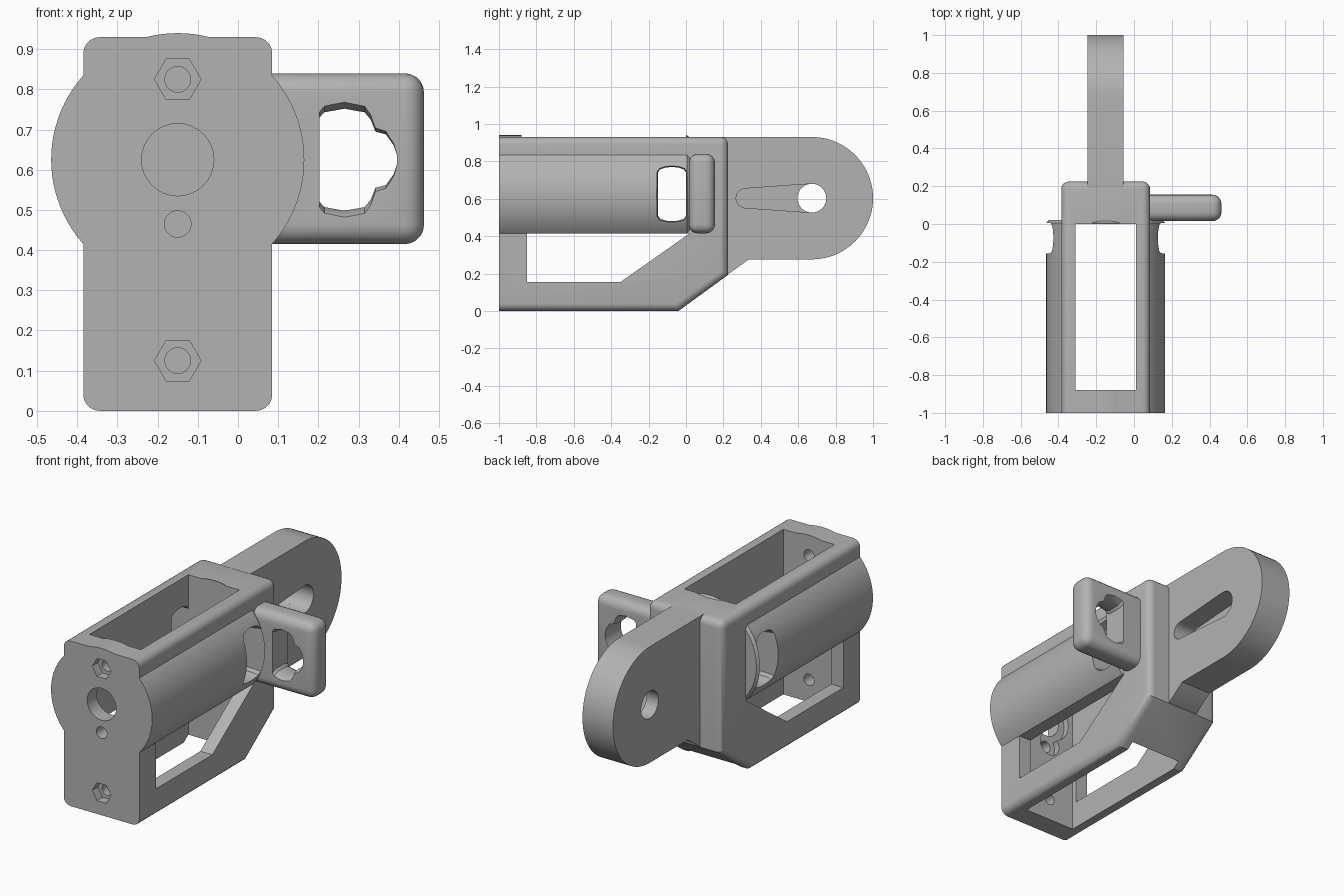
import bpy, bmesh
from math import sin, cos, pi, radians

old = bpy.data.objects.get("Cube")
if old:
    bpy.data.objects.remove(old, do_unlink=True)

grey = bpy.data.materials.new("matte grey")
grey.use_nodes = True
COLOUR = (0.45, 0.45, 0.45, 1)
grey.diffuse_color = COLOUR
grey.node_tree.nodes["Principled BSDF"].inputs["Base Color"].default_value = COLOUR

CX, CZ = -0.15, 0.625      # axis of the barrel


def loft(name, outline, axis, sections):
    """Sweep an outline along x (outline in y,z) or y (outline in x,z).
    Each section is (position, scale_a, scale_b)."""
    us, vs = zip(*outline)
    cu, cv = (min(us) + max(us)) / 2, (min(vs) + max(vs)) / 2
    bm = bmesh.new()
    rings = []
    for pos, su, sv in sections:
        ring = []
        for u, v in outline:
            a, b = cu + (u - cu) * su, cv + (v - cv) * sv
            ring.append(bm.verts.new((pos, a, b) if axis == "x" else (a, pos, b)))
        rings.append(ring)
    n = len(outline)
    for r, s in zip(rings, rings[1:]):
        for i in range(n):
            j = (i + 1) % n
            bm.faces.new((r[i], r[j], s[j], s[i]))
    bm.faces.new(rings[0])
    bm.faces.new(rings[-1])
    bmesh.ops.recalc_face_normals(bm, faces=bm.faces)
    mesh = bpy.data.meshes.new(name)
    bm.to_mesh(mesh)
    bm.free()
    mesh.materials.append(grey)
    obj = bpy.data.objects.new(name, mesh)
    bpy.context.collection.objects.link(obj)
    return obj


def prism(name, outline, axis, lo, hi):
    return loft(name, outline, axis, [(lo, 1, 1), (hi, 1, 1)])


def circle(u, v, r, n=32, start=0, sweep=2 * pi):
    return [(u + r * cos(start + sweep * i / n), v + r * sin(start + sweep * i / n))
            for i in range(n)]


def rect(u0, u1, v0, v1):
    return [(u0, v0), (u1, v0), (u1, v1), (u0, v1)]


def combine(obj, other, operation="DIFFERENCE"):
    mod = obj.modifiers.new("join", "BOOLEAN")
    mod.operation, mod.solver, mod.object = operation, "EXACT", other
    bpy.context.view_layer.objects.active = obj
    bpy.ops.object.modifier_apply(modifier=mod.name)
    bpy.data.objects.remove(other, do_unlink=True)


def round_edges(obj, width, rule, segments=5):
    bm = bmesh.new()
    bm.from_mesh(obj.data)
    bmesh.ops.bevel(bm, geom=[e for e in bm.edges if rule(e)], offset=width,
                    segments=segments, profile=0.5, affect="EDGES")
    bm.to_mesh(obj.data)
    bm.free()


def body_edge(e):
    a, b = (v.co for v in e.verts)
    if max(a.y, b.y) < -0.99:
        return False
    return abs(a.x - b.x) < 0.01 or (a.z > 0.9 and a.y > 0)


# Main frame with sloped lower back
body = prism("body", [(-1, 0), (-0.04, 0), (0.225, 0.193), (0.225, 0.93), (-1, 0.93)],
             "x", -0.385, 0.085)
round_edges(body, 0.04, body_edge)

# Barrel bulging out of both sides
barrel = loft("barrel", circle(CX, CZ, 0.315, 96), "y",
              [(-1, 1, 1), (0.005, 1, 1), (0.02, 0.96, 0.96)])
combine(body, barrel, "UNION")

# Open cavity and side windows
combine(body, prism("cavity", rect(-0.31, 0.01, -0.1, 1.1), "y", -0.88, 0))
combine(body, prism("window", [(-0.85, 0.155), (-0.35, 0.155), (0.02, 0.415), (-0.85, 0.415)],
                    "x", -0.6, 0.4))

# Strap slots through both barrel walls, flared outwards
half = [(-0.15, 0.51), (-0.138, 0.493), (-0.11, 0.483), (-0.075, 0.48),
        (-0.04, 0.483), (-0.012, 0.493), (0, 0.51)]
slot = half + [(y, 2 * CZ - z) for y, z in reversed(half)]
combine(body, loft("strap_slot", slot, "x",
                   [(CX - 0.34, 1.12, 1.12), (CX - 0.25, 1, 1),
                    (CX + 0.25, 1, 1), (CX + 0.34, 1.12, 1.12)]))

# Front wall: shaft hole, pin hole, screw holes with nut pockets
for z, r in ((CZ, 0.09), (0.465, 0.033), (0.825, 0.032), (0.125, 0.032)):
    combine(body, prism("hole", circle(CX, z, r), "y", -1.05, -0.8))
for z in (0.825, 0.125):
    combine(body, prism("nut_pocket", circle(CX, z, 0.058, 6), "y", -1.05, -0.95))
for z, r in ((CZ, 0.13), (0.465, 0.065)):
    combine(body, prism("inner_recess", circle(CX, z, r), "y", -0.915, -0.8))

# Side bracket with keyhole shaped opening
bracket = prism("side_bracket", rect(0, 0.463, 0.415, 0.84), "y", 0.015, 0.155)
round_edges(bracket, 0.048, lambda e: max(v.co.x for v in e.verts) > 0.4)
half = [(0.203, 0.52), (0.215, 0.507), (0.265, 0.498), (0.315, 0.507), (0.33, 0.525),
        (0.342, 0.555), (0.368, 0.562), (0.388, 0.59), (0.396, CZ - 0.01)]
keyhole = half + [(x, 2 * CZ - z) for x, z in reversed(half)]
combine(bracket, loft("keyhole", keyhole, "y",
                      [(0, 1, 1.2), (0.025, 1, 1.08), (0.05, 1, 1),
                       (0.12, 1, 1), (0.145, 1, 1.08), (0.17, 1, 1.2)]))

# Rear mounting tab with rounded end, pivot hole and tapered groove
PY, PZ, R = 0.673, 0.603, 0.327
tab = prism("rear_tab", [(0.19, 0.19), (0.225, 0.196), (0.336, PZ - R)]
            + circle(PY, PZ, R, 40, -pi / 2, pi) + [(PY, PZ + R), (0.19, PZ + R)],
            "x", -0.245, -0.055)
combine(tab, prism("pivot_hole", circle(PY, PZ, 0.077, 40), "x", -0.4, 0.1))
groove = (circle(PY, PZ, 0.077, 16, -pi / 2, pi) + [(PY, PZ + 0.077)]
          + circle(0.32, PZ, 0.052, 16, pi / 2, pi) + [(0.32, PZ - 0.052)])
combine(tab, prism("groove", groove, "x", -0.17, 0.1))

# Smooth shading with crisp corners
for obj in (body, bracket, tab):
    bpy.ops.object.select_all(action="DESELECT")
    obj.select_set(True)
    bpy.context.view_layer.objects.active = obj
    bpy.ops.object.shade_smooth_by_angle(angle=radians(30))
